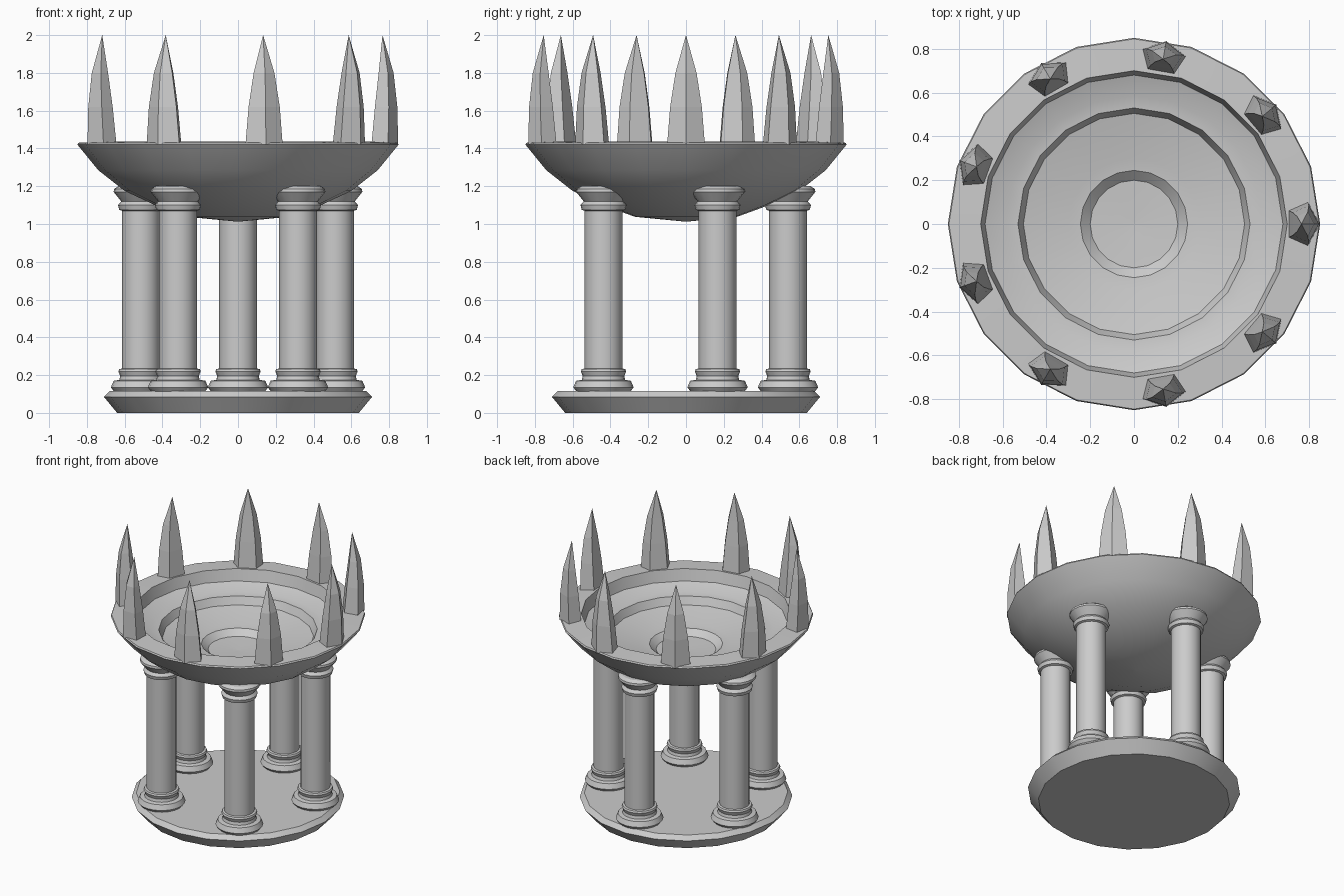
import bpy, bmesh
from math import sin, cos, pi, radians

if "Cube" in bpy.data.objects:
    bpy.data.objects.remove(bpy.data.objects["Cube"])


def make_object(name, bm, smooth_angle=None):
    bmesh.ops.remove_doubles(bm, verts=bm.verts, dist=1e-5)
    bmesh.ops.recalc_face_normals(bm, faces=bm.faces)
    me = bpy.data.meshes.new(name)
    bm.to_mesh(me)
    bm.free()
    ob = bpy.data.objects.new(name, me)
    bpy.context.collection.objects.link(ob)
    if smooth_angle:
        bpy.ops.object.select_all(action='DESELECT')
        ob.select_set(True)
        bpy.context.view_layer.objects.active = ob
        bpy.ops.object.shade_smooth_by_angle(angle=radians(smooth_angle))
    return ob


def loft(bm, rings):
    """Skin a list of equal-length point rings."""
    rows = [[bm.verts.new(p) for p in ring] for ring in rings]
    n = len(rows[0])
    for a, b in zip(rows, rows[1:]):
        for i in range(n):
            j = (i + 1) % n
            bm.faces.new((a[i], a[j], b[j], b[i]))
    return rows


def lathe(name, profile, sides=20, centre=(0, 0), smooth_angle=30):
    """Turn an (r, z) profile about a vertical axis, capping both ends."""
    bm = bmesh.new()
    rows = loft(bm, [[(centre[0] + r * cos(2 * pi * i / sides),
                       centre[1] + r * sin(2 * pi * i / sides), z)
                      for i in range(sides)] for r, z in profile])
    bm.faces.new(rows[0])
    bm.faces.new(rows[-1])
    return make_object(name, bm, smooth_angle)


# Round base slab
lathe("base", [(0.64, 0), (0.71, 0.085), (0.68, 0.115)])

# Five columns with ringed feet and capitals
column = [(0.14, 0.11), (0.16, 0.135), (0.145, 0.17), (0.115, 0.175),
          (0.11, 0.195), (0.12, 0.22), (0.115, 0.232), (0.1, 0.235),
          (0.1, 1.07), (0.115, 1.075), (0.122, 1.1), (0.105, 1.12),
          (0.145, 1.17), (0.143, 1.185), (0.12, 1.2)]
for k in range(5):
    a = radians(90 + 72 * k)
    lathe(f"column_{k + 1}", column, centre=(0.54 * cos(a), 0.54 * sin(a)))

# Bowl: outside from the bottom up, then the terraced inside
lathe("bowl", [(0.01, 1.013), (0.27, 1.038), (0.44, 1.1), (0.6, 1.175),
               (0.74, 1.285), (0.85, 1.42), (0.845, 1.43), (0.70, 1.437),
               (0.68, 1.355), (0.585, 1.32), (0.53, 1.315), (0.505, 1.26),
               (0.30, 1.215), (0.245, 1.21), (0.20, 1.17), (0.01, 1.16)])

# Nine five-sided spikes around the rim: (z, size, outward shift)
levels = [(1.42, 1, 0), (1.62, 0.84, 0.008), (1.8, 0.56, 0.01), (2.0, 0.002, -0.005)]
for k in range(9):
    a = radians(40 * k)
    rings = []
    for z, s, shift in levels:
        ring = []
        for i in range(5):
            t = 2 * pi * i / 5
            u = 0.77 + shift + 0.078 * s * cos(t)
            v = 0.105 * s * sin(t)
            ring.append((u * cos(a) - v * sin(a), u * sin(a) + v * cos(a), z))
        rings.append(ring)
    bm = bmesh.new()
    rows = loft(bm, rings)
    bm.faces.new(rows[0])
    bm.faces.new(rows[-1])
    make_object(f"spike_{k + 1}", bm)
